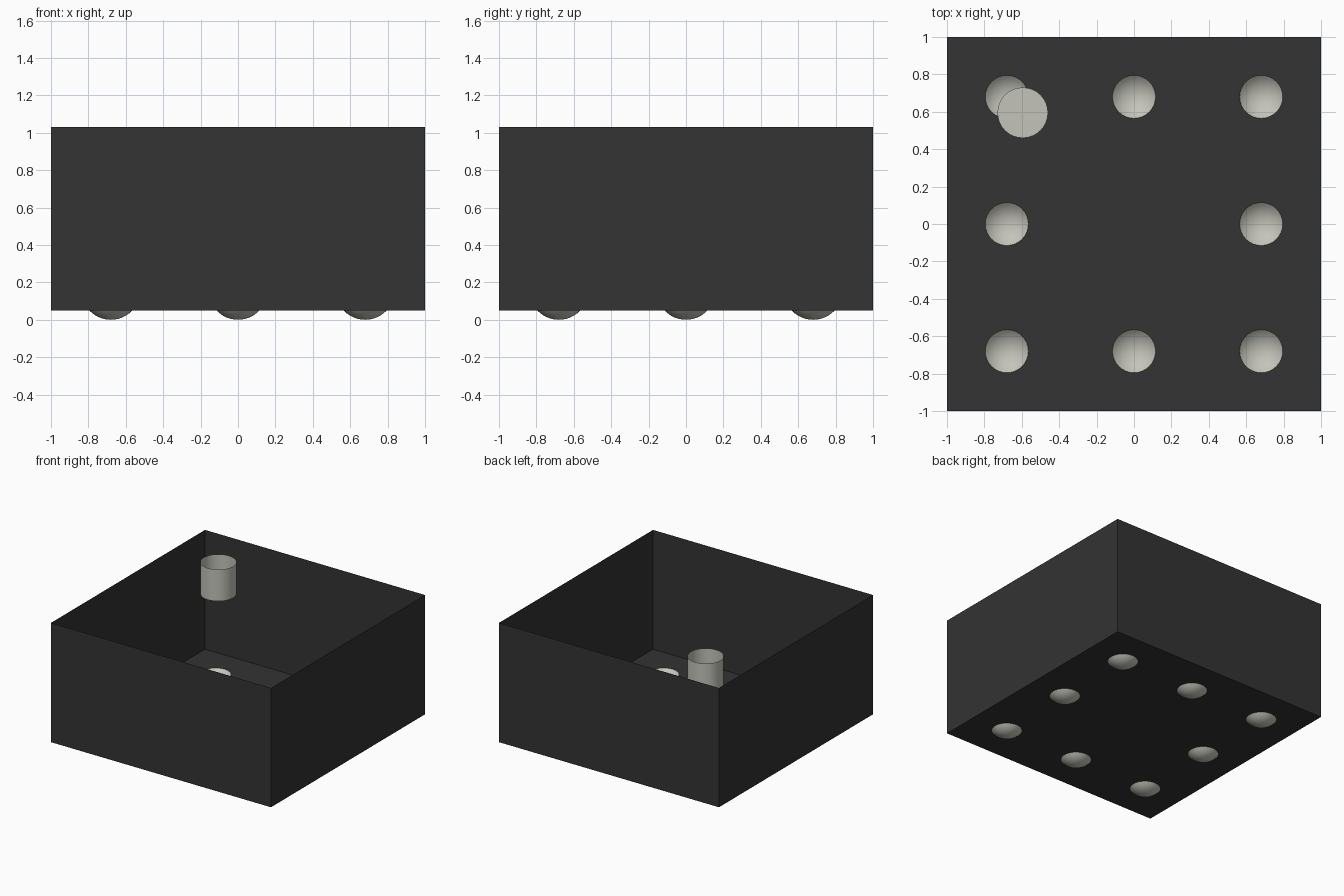
import bpy
import bmesh
import math

cube = bpy.data.objects.get("Cube")
if cube:
    bpy.data.objects.remove(cube, do_unlink=True)


def material(name, rgb):
    mat = bpy.data.materials.new(name)
    mat.use_nodes = True
    mat.diffuse_color = (*rgb, 1)
    mat.node_tree.nodes["Principled BSDF"].inputs["Base Color"].default_value = (*rgb, 1)
    return mat


DARK = material("charcoal", (0.033, 0.033, 0.033))
PALE = material("warm_grey", (0.55, 0.55, 0.49))

FLOOR, RIM = 0.05, 1.03       # heights of the tray floor and rim
SPOT, HOLE = 0.68, 0.115      # dimple spacing and radius at the floor
DEPTH = 0.05
SIDES = 32


def finish(bm, name, mat):
    mesh = bpy.data.meshes.new(name)
    bm.to_mesh(mesh)
    bm.free()
    mesh.materials.append(mat)
    obj = bpy.data.objects.new(name, mesh)
    bpy.context.collection.objects.link(obj)
    return obj


def ring(bm, radius, z, cx=0, cy=0):
    angles = [2 * math.pi * i / SIDES for i in range(SIDES)]
    return [bm.verts.new((cx + radius * math.cos(a), cy + radius * math.sin(a), z)) for a in angles]


def bridge(bm, upper, lower, smooth=False):
    """Join two loops; the faces look away from the axis."""
    n = len(upper)
    for i in range(n):
        j = (i + 1) % n
        bm.faces.new((lower[i], lower[j], upper[j], upper[i])).smooth = smooth


# Thin walls of the open tray
bm = bmesh.new()
corners = [(-1, -1), (1, -1), (1, 1), (-1, 1)]
top, bottom = ([bm.verts.new((x, y, z)) for x, y in corners] for z in (RIM, FLOOR))
bridge(bm, top, bottom)
finish(bm, "tray_walls", DARK)

# Floor: a 3 x 3 layout of tiles, all but the middle one pierced by a round hole
bm = bmesh.new()
EDGE = 2 * SPOT - 1
tiles = [(-SPOT, 1 - SPOT), (0, EDGE), (SPOT, 1 - SPOT)]   # centre, half size
spots = []
for cx, hx in tiles:
    for cy, hy in tiles:
        if cx == 0 and cy == 0:
            quad = [(-hx, hy), (hx, hy), (hx, -hy), (-hx, -hy)]
            bm.faces.new([bm.verts.new((x, y, FLOOR)) for x, y in quad])
            continue
        spots.append((cx, cy))
        inner = ring(bm, HOLE, FLOOR, cx, cy)
        outer = []
        for i in range(SIDES):
            a = 2 * math.pi * i / SIDES
            c, s = math.cos(a), math.sin(a)
            m = max(abs(c), abs(s))
            outer.append(bm.verts.new((cx + hx * c / m, cy + hy * s / m, FLOOR)))
        bridge(bm, outer, inner)
bmesh.ops.remove_doubles(bm, verts=bm.verts, dist=0.0005)
for face in bm.faces:
    face.normal_update()
    if face.normal.z > 0:
        face.normal_flip()
finish(bm, "tray_floor", DARK)

# Shallow round dimples sunk through the floor
ball = (HOLE ** 2 + DEPTH ** 2) / (2 * DEPTH)
spread = math.asin(HOLE / ball)
bm = bmesh.new()
loops = []
for k in range(6, 0, -1):
    a = spread * k / 6
    loops.append(ring(bm, ball * math.sin(a), ball - ball * math.cos(a)))
for upper, lower in zip(loops, loops[1:]):
    bridge(bm, upper, lower, True)
pole = bm.verts.new((0, 0, 0))
for i in range(SIDES):
    bm.faces.new((pole, loops[-1][(i + 1) % SIDES], loops[-1][i])).smooth = True
first = finish(bm, "dimple", PALE)
for n, (x, y) in enumerate(spots):
    dimple = first if n == 0 else first.copy()
    if n:
        bpy.context.collection.objects.link(dimple)
    dimple.name = f"dimple_{n + 1}"
    dimple.location = (x, y, 0)

# Open cup held level with the rim in the back corner
bm = bmesh.new()
lip = ring(bm, 0.135, RIM)
base = ring(bm, 0.135, 0.77)
bridge(bm, lip, base, True)
bm.faces.new(base[::-1])
cup = finish(bm, "corner_cup", PALE)
cup.location = (-0.595, 0.595, 0)
